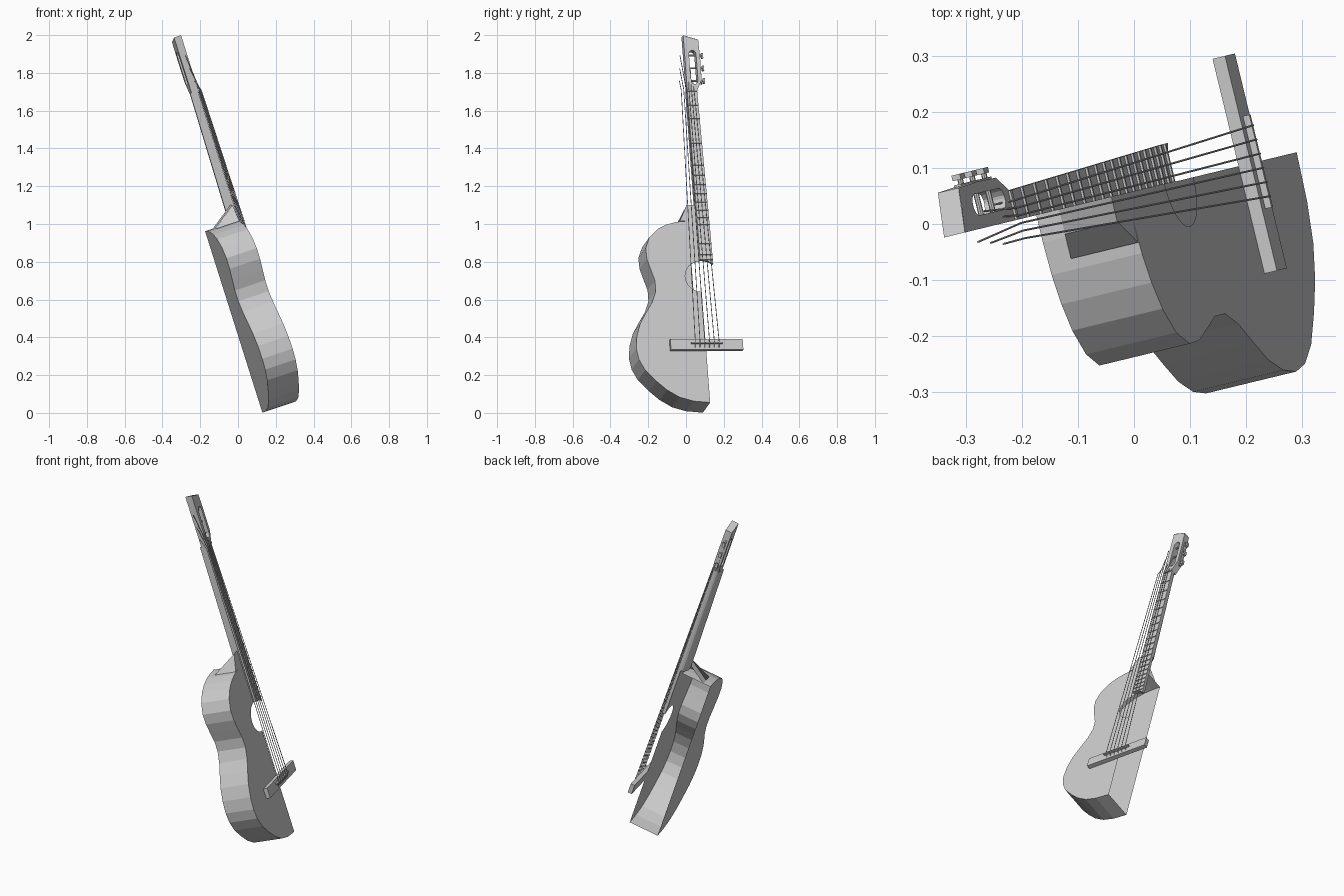
import bpy, bmesh, math
from mathutils import Vector, Matrix

if "Cube" in bpy.data.objects:
    bpy.data.objects.remove(bpy.data.objects["Cube"])

# Leaning frame: s runs along the neck, w across, n out of the front face
YAW, TILT = math.radians(13.6), math.radians(18)
cy, sy, ct, st = math.cos(YAW), math.sin(YAW), math.cos(TILT), math.sin(TILT)
U = Vector((-st * cy, -st * sy, ct))
V = Vector((-sy, cy, 0))
N = Vector((ct * cy, ct * sy, st))
O = Vector((0.29, 0.128, 0.055))


def P(s, w, n):
    return O + U * s + V * w + N * n


def finish(bm, name):
    bmesh.ops.remove_doubles(bm, verts=bm.verts, dist=1e-5)
    bmesh.ops.recalc_face_normals(bm, faces=bm.faces)
    me = bpy.data.meshes.new(name)
    bm.to_mesh(me)
    bm.free()
    ob = bpy.data.objects.new(name, me)
    bpy.context.collection.objects.link(ob)
    return ob


def poly(bm, pts):
    return bm.faces.new([bm.verts.new(P(*p)) for p in pts])


def loft(bm, a, b, caps=True):
    """Closed solid between two matching loops."""
    for i in range(len(a)):
        j = (i + 1) % len(a)
        poly(bm, [a[i], a[j], b[j], b[i]])
    if caps:
        poly(bm, a)
        poly(bm, b)


def plate(bm, outline, n0, n1):
    loft(bm, [(s, w, n0) for s, w in outline], [(s, w, n1) for s, w in outline])


def box(bm, s0, s1, w0, w1, n0, n1):
    plate(bm, [(s0, w0), (s1, w0), (s1, w1), (s0, w1)], n0, n1)


def rod(bm, a, b, r, seg=6):
    a, b = P(*a), P(*b)
    d = b - a
    m = Matrix.Translation((a + b) / 2) @ d.to_track_quat('Z', 'Y').to_matrix().to_4x4()
    bmesh.ops.create_cone(bm, cap_ends=True, segments=seg, radius1=r, radius2=r,
                          depth=d.length, matrix=m)


# Half body: hollow shell, open along the centre plane
DEPTH = 0.174
edge = [(0, 0), (.008, -.09), (.03, -.165), (.07, -.23), (.12, -.285), (.18, -.34),
        (.24, -.37), (.30, -.38), (.37, -.372), (.44, -.348), (.50, -.312),
        (.56, -.273), (.62, -.25), (.68, -.25), (.74, -.268), (.80, -.285),
        (.86, -.287), (.92, -.262), (.965, -.215), (.99, -.165), (1.005, -.11),
        (1.01, -.05), (1.01, 0)]
hole = [(.70 + .084 * math.cos(a), -.084 * math.sin(a))
        for a in [math.pi * i / 12 for i in range(13)]]
bm = bmesh.new()
poly(bm, [(s, w, 0) for s, w in edge + hole])
poly(bm, [(s, w, -DEPTH) for s, w in edge])
for (s0, w0), (s1, w1) in zip(edge, edge[1:]):
    poly(bm, [(s0, w0, 0), (s1, w1, 0), (s1, w1, -DEPTH), (s0, w0, -DEPTH)])
finish(bm, "body")

# Heel wedge
A0, A = (1.1, 0, 0), (1.1, -.045, 0)
B0, B = (1.01, 0, 0), (1.01, -.09, 0)
C, D, D0 = (1.01, -.09, -.13), (1.01, -.045, -.13), (1.01, 0, -.13)
bm = bmesh.new()
poly(bm, [A, B, C, D])
poly(bm, [A0, A, D, D0])
poly(bm, [A0, A, B, B0])
finish(bm, "heel")

# Half neck with rounded back
NUT = 1.73


def half_width(s):
    return .07 - (s - .77) / (NUT - .77) * .016


def neck_loop(s, d):
    h = half_width(s)
    return [(s, 0, 0)] + [(s, h * math.cos(a), -d * math.sin(a))
                          for a in [math.pi / 2 * i / 5 for i in range(6)]]


bm = bmesh.new()
loft(bm, neck_loop(1.06, .034), neck_loop(NUT, .026))
finish(bm, "neck")

# Fretboard, its end curved around the sound hole
bm = bmesh.new()
end = [(.70 + math.sqrt(.088 ** 2 - w * w * .7), w) for w in (0, .02, .04, .055, .07)]
plate(bm, end + [(NUT, half_width(NUT)), (NUT, 0)], 0, .018)
finish(bm, "fretboard")

# Frets and nut
bm = bmesh.new()
for i in range(1, 20):
    s = NUT - (NUT - .32) * (1 - 2 ** (-i / 12))
    if s > .79:
        box(bm, s - .003, s + .003, 0, half_width(s), .017, .022)
finish(bm, "frets")
bm = bmesh.new()
box(bm, NUT - .004, NUT + .008, 0, half_width(NUT), 0, .026)
finish(bm, "nut")

# Slotted half head: outline split into strips around the slot
bm = bmesh.new()
outer = [(NUT, .054), (1.79, .082), (1.90, .083), (2.012, .08), (2.037, 0), (NUT, 0)]
slot = [(1.86 + (.07 if math.cos(a) > 0 else -.07) + .024 * math.cos(a),
         .043 + .020 * math.sin(a))
        for a in [math.pi * (i + .5) / 6 for i in range(12)]]
BACK, FRONT = -.018, .022
for n in (BACK, FRONT):
    poly(bm, [(NUT, .043, n)] + [(s, w, n) for s, w in outer[:4]]
         + [(2.022, .043, n), (1.954, .043, n)] + [(s, w, n) for s, w in slot[:6]]
         + [(1.766, .043, n)])
    poly(bm, [(NUT, .043, n), (NUT, 0, n), (2.037, 0, n), (2.022, .043, n),
              (1.954, .043, n)] + [(s, w, n) for s, w in reversed(slot[6:])]
         + [(1.766, .043, n)])
rim = slot[:6] + [(1.766, .043)] + slot[6:] + [(1.954, .043)]
for ring in (outer, rim):
    loft(bm, [(s, w, BACK) for s, w in ring], [(s, w, FRONT) for s, w in ring], False)
finish(bm, "head")

# Tuning machines
PEGS = (1.79, 1.86, 1.93)
bm = bmesh.new()
box(bm, 1.77, 1.95, .082, .086, -.006, .008)
for s in PEGS:
    rod(bm, (s, .018, .002), (s, .098, .002), .005, 8)
    box(bm, s - .014, s + .014, .094, .104, -.008, .008)
finish(bm, "tuners")

# Bridge and saddle
bm = bmesh.new()
box(bm, .286, .345, -.197, .197, 0, .024)
finish(bm, "bridge")
bm = bmesh.new()
box(bm, .318, .326, -.085, .085, .022, .036)
finish(bm, "saddle")

# Six strings, bridge to nut to peg
bm = bmesh.new()
for side in (-1, 1):
    for i in range(3):
        wb, wn = side * (.013 + .026 * i), side * (.007 + .014 * i)
        wp, sp = side * (.022 + .007 * i), PEGS[2 - i]
        path = [(.298, wb, .022), (.322, wb, .037), (NUT, wn, .029), (sp, wp, .007)]
        for a, b in zip(path, path[1:]):
            rod(bm, a, b, .002)
finish(bm, "strings")
